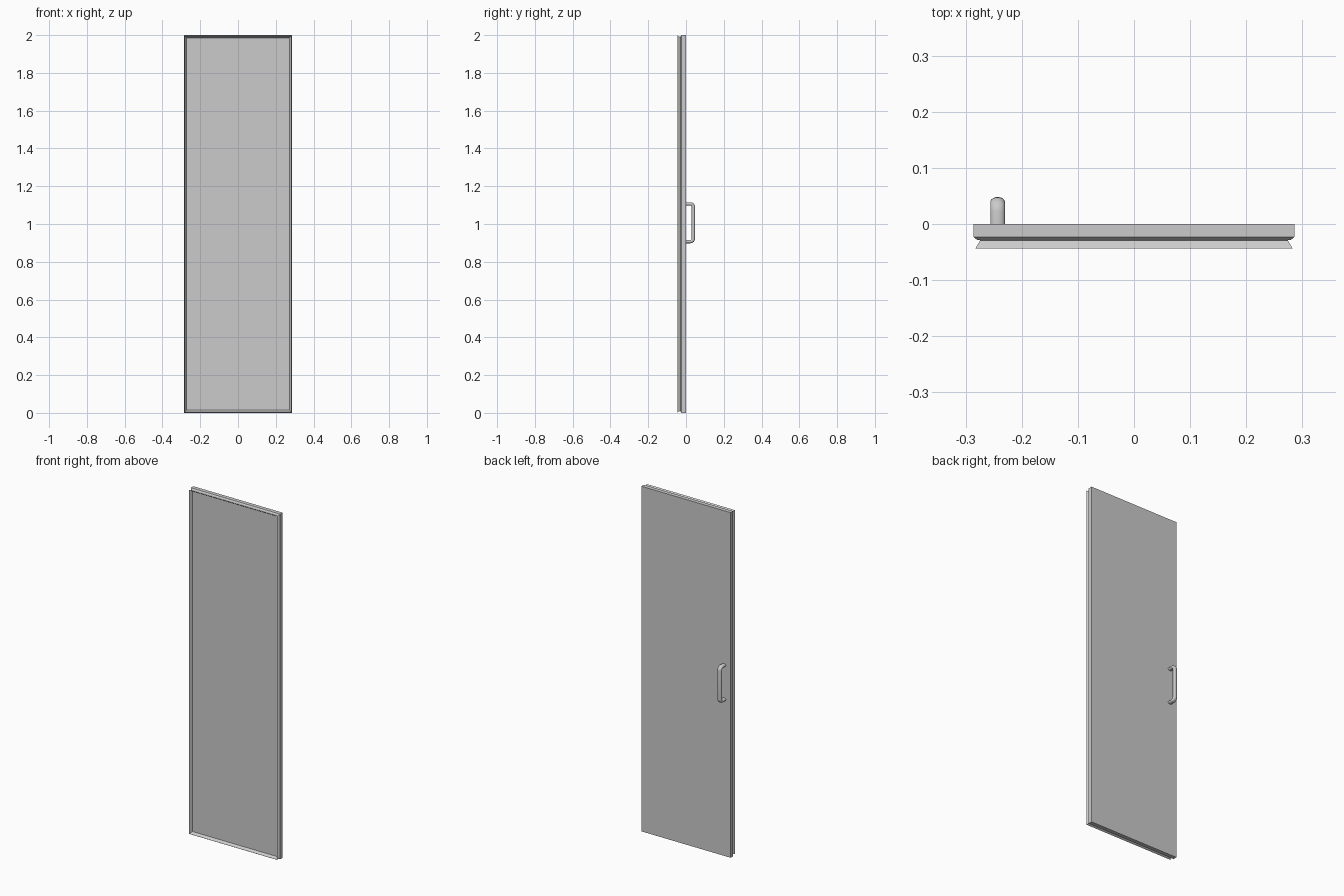
import bpy, bmesh, math
from mathutils import Vector

if "Cube" in bpy.data.objects:
    bpy.data.objects.remove(bpy.data.objects["Cube"])


def finish(name, bm, smooth=False):
    bmesh.ops.recalc_face_normals(bm, faces=bm.faces[:])
    me = bpy.data.meshes.new(name)
    bm.to_mesh(me)
    bm.free()
    ob = bpy.data.objects.new(name, me)
    bpy.context.collection.objects.link(ob)
    if smooth:
        bpy.context.view_layer.objects.active = ob
        ob.select_set(True)
        bpy.ops.object.shade_smooth_by_angle(angle=math.radians(40))
        ob.select_set(False)
    return ob


def loft(name, rings, caps=True, smooth=False):
    """Skin a list of closed rings of points."""
    bm = bmesh.new()
    vs = [[bm.verts.new(p) for p in r] for r in rings]
    n = len(vs[0])
    for a, b in zip(vs, vs[1:]):
        for i in range(n):
            j = (i + 1) % n
            bm.faces.new((a[i], a[j], b[j], b[i]))
    if caps:
        bm.faces.new(vs[0])
        bm.faces.new(vs[-1])
    return finish(name, bm, smooth)


HALF_W, HEIGHT = 0.286, 2.0


def rect(inset, y):
    """Door outline shrunk by inset, at depth y."""
    x, z0, z1 = HALF_W - inset, inset, HEIGHT - inset
    return [(-x, y, z0), (x, y, z0), (x, y, z1), (-x, y, z1)]


# Door slab with chamfered front edge, flared seal and recessed front face
loft("door_panel", [
    rect(0, 0), rect(0, -0.023), rect(0.006, -0.028), rect(0.012, -0.029),
    rect(0.003, -0.044), rect(0.004, -0.044), rect(0.014, -0.029),
])

# Pull handle: oval section swept along a rounded bracket path
RX, RT, R = 0.013, 0.009, 0.016
Y, Z0, Z1, HX = 0.048 - RT, 0.907, 1.106, -0.243
path = [(0.0, Z0, 0.0)]
for cz, start in ((Z0 + R, 0), (Z1 - R, 90)):
    for k in range(7):
        t = math.radians(start + 15 * k)
        path.append((Y - R + R * math.sin(t), cz - R * math.cos(t), t))
path.append((0.0, Z1, math.pi))
rings = []
for y, z, t in path:
    ring = []
    for i in range(24):
        a = 2 * math.pi * i / 24
        d = RT * math.sin(a)
        ring.append((HX + RX * math.cos(a), y + d * math.sin(t), z - d * math.cos(t)))
    rings.append(ring)
loft("handle", rings, smooth=True)
